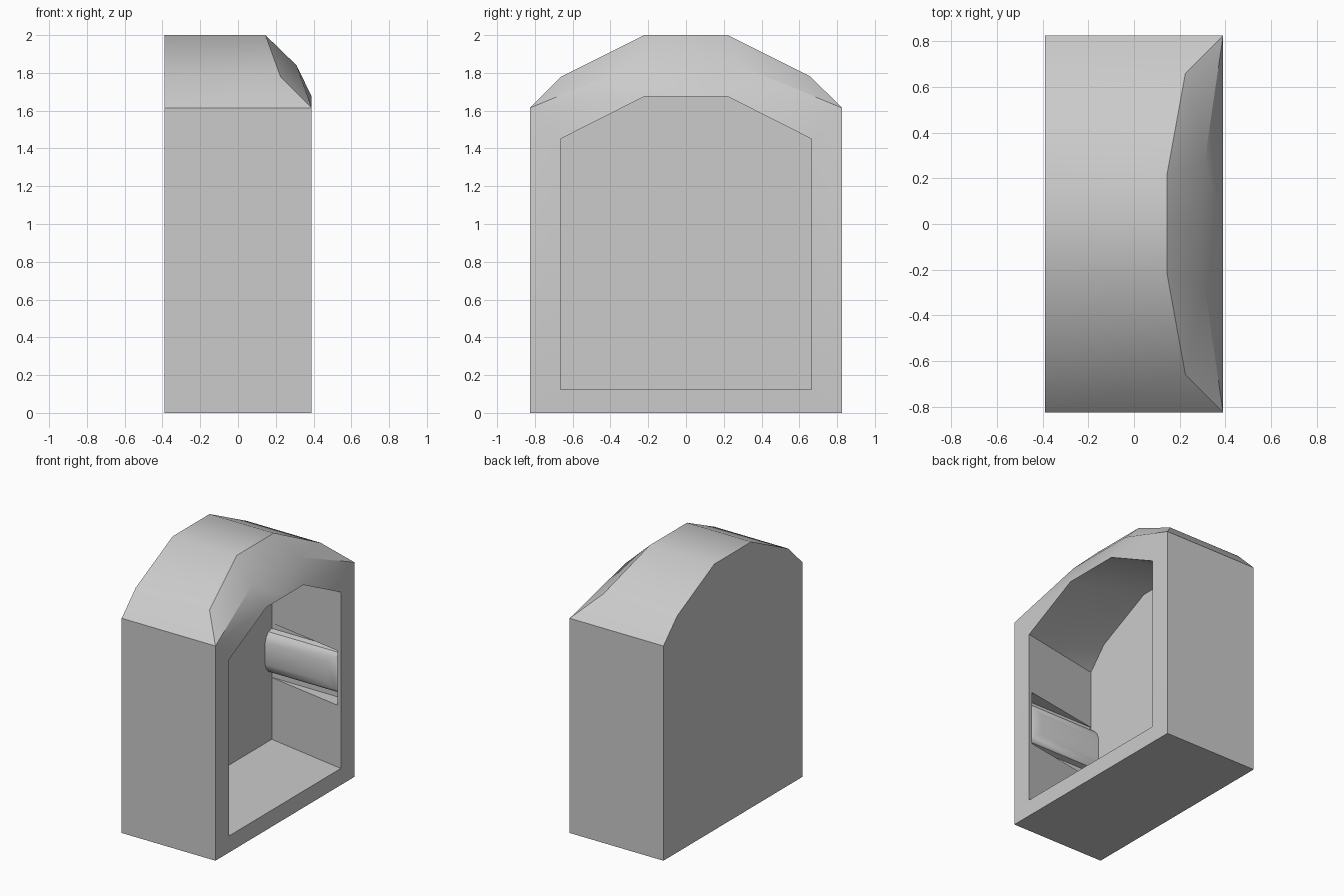
import bpy, bmesh

if "Cube" in bpy.data.objects:
    bpy.data.objects.remove(bpy.data.objects["Cube"])


def build(name, rings, cap_start=True, cap_end=True, closed=False, smooth=30):
    """Skin a list of rings (equal point counts) and mirror the half across y."""
    bm = bmesh.new()
    cache = {}

    def vert(p):
        key = tuple(round(c, 4) for c in p)
        if key not in cache:
            cache[key] = bm.verts.new(key)
        return cache[key]

    def face(pts):
        vs = list(dict.fromkeys(vert(p) for p in pts))
        if len(vs) > 2:
            bm.faces.new(vs)

    for a, b in zip(rings, rings[1:]):
        n = len(a)
        for i in range(n if closed else n - 1):
            j = (i + 1) % n
            face([a[i], a[j], b[j], b[i]])
    if cap_start:
        face(rings[0][::-1])
    if cap_end:
        face(rings[-1])
    # mirror in the mesh so the result is a closed solid
    geom = bm.verts[:] + bm.edges[:] + bm.faces[:]
    bmesh.ops.mirror(bm, geom=geom, axis='Y', merge_dist=0.0005)
    bmesh.ops.remove_doubles(bm, verts=bm.verts[:], dist=0.0005)
    bmesh.ops.recalc_face_normals(bm, faces=bm.faces[:])
    me = bpy.data.meshes.new(name)
    bm.to_mesh(me)
    bm.free()
    ob = bpy.data.objects.new(name, me)
    bpy.context.collection.objects.link(ob)
    if smooth:
        bpy.ops.object.select_all(action='DESELECT')
        ob.select_set(True)
        bpy.context.view_layer.objects.active = ob
        bpy.ops.object.shade_smooth_by_angle(angle=smooth * 3.14159 / 180)
    return ob


# Hollow housing: half rings from back panel, round the hood, into the cavity
profile = [(0, 0), (.825, 0), (.825, 1.615), (.66, 1.78), (.22, 2), (0, 2)]
back = [(-.39, y, z) for y, z in profile]
front = [(x, y, z) for x, (y, z) in zip((.39, .39, .39, .225, .145, .145), profile)]
ridge = front[:3] + [front[2], (.31, .28, 1.84), (.31, 0, 1.84)]
opening = [(.39, y, z) for y, z in
           [(0, .125), (.665, .125), (.665, 1.45), (.665, 1.45), (.22, 1.675), (0, 1.675)]]
cavity = [(-.265, y, z) for y, z in
          [(0, .125), (.78, .125), (.78, 1.44), (.64, 1.60), (.21, 1.81), (0, 1.81)]]
housing = build("housing", [back, front, ridge, opening, cavity])


def rail_ring(y, x0, x1, z0, z1):
    return [(x0, y, z0), (x1, y, z0), (x1, y, z1), (x0, y, z1)]


# Slots cut into both tapered side walls
cutter = build("slot_cutter", [rail_ring(.6, -.26, .36, .59, 1.0),
                               rail_ring(.782, -.26, .36, .59, 1.0)],
               closed=True, smooth=0)
cutter.hide_render = True
cutter.hide_viewport = False
cutter.display_type = 'WIRE'
mod = housing.modifiers.new("slots", 'BOOLEAN')
mod.operation = 'DIFFERENCE'
mod.solver = 'EXACT'
mod.object = cutter
bpy.ops.object.select_all(action='DESELECT')
housing.select_set(True)
bpy.context.view_layer.objects.active = housing
bpy.ops.object.modifier_apply(modifier="slots")
bpy.data.objects.remove(cutter)

# Bevelled rails sitting in the slots
build("side_rails", [rail_ring(.79, -.27, .35, .64, .96),
                     rail_ring(.74, -.27, .34, .65, .95),
                     rail_ring(.715, -.27, .31, .68, .92),
                     rail_ring(.70, -.27, .25, .72, .88)], closed=True)
